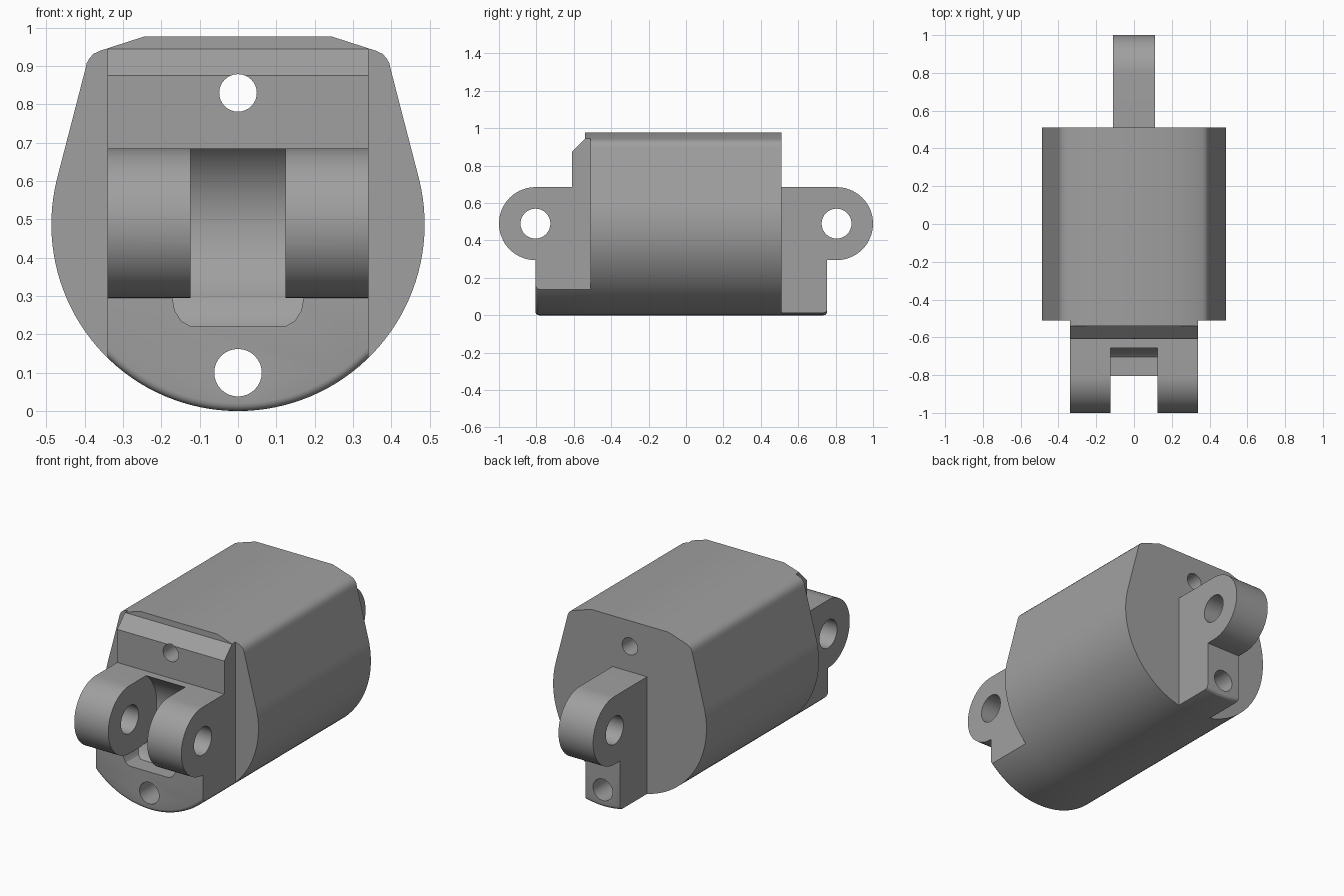
import bpy, bmesh, math
from mathutils import Vector

if "Cube" in bpy.data.objects:
    bpy.data.objects.remove(bpy.data.objects["Cube"])

grey = bpy.data.materials.new("mid grey")
grey.diffuse_color = (0.35, 0.35, 0.35, 1)
grey.use_nodes = True
grey.node_tree.nodes["Principled BSDF"].inputs["Base Color"].default_value = grey.diffuse_color


def arc(cx, cz, r, a0, a1, n):
    return [(cx + r * math.cos(math.radians(a0 + (a1 - a0) * i / n)),
             cz + r * math.sin(math.radians(a0 + (a1 - a0) * i / n))) for i in range(n + 1)]


def prism(name, pts, axis, a, b, round_end=0):
    """Extrude a profile along x or y; optionally round the rim of end b."""
    bm = bmesh.new()
    place = (lambda p, t: (t, p[0], p[1])) if axis == 'x' else (lambda p, t: (p[0], t, p[1]))
    lo = [bm.verts.new(place(p, a)) for p in pts]
    hi = [bm.verts.new(place(p, b)) for p in pts]
    bm.faces.new(lo)
    cap = bm.faces.new(hi)
    for i in range(len(pts)):
        j = (i + 1) % len(pts)
        bm.faces.new((lo[i], lo[j], hi[j], hi[i]))
    bmesh.ops.recalc_face_normals(bm, faces=bm.faces)
    if round_end:
        bmesh.ops.bevel(bm, geom=list(cap.edges), offset=round_end, segments=4,
                        profile=0.5, affect='EDGES')
    return finish(name, bm)


def finish(name, bm):
    me = bpy.data.meshes.new(name)
    bm.to_mesh(me)
    bm.free()
    me.materials.append(grey)
    ob = bpy.data.objects.new(name, me)
    bpy.context.collection.objects.link(ob)
    return ob


def boolean(ob, other, op):
    m = ob.modifiers.new(op.lower(), 'BOOLEAN')
    m.operation, m.object, m.solver = op, other, 'EXACT'
    bpy.ops.object.select_all(action='DESELECT')
    bpy.context.view_layer.objects.active = ob
    ob.select_set(True)
    bpy.ops.object.modifier_apply(modifier=m.name)
    bpy.data.objects.remove(other)


def box(name, x, y0, y1, z0, z1):
    return prism(name, [(y0, z0), (y1, z0), (y1, z1), (y0, z1)], 'x', -x, x)


HZ, HY, LR = 0.49, 0.805, 0.195      # hinge height, hinge distance, lug radius

# Teardrop cross-section shared by the body and its end blocks
half = arc(0, 0.487, 0.487, -90, 14, 36)
half += [(0.398, 0.893), (0.395, 0.907), (0.388, 0.92), (0.377, 0.932), (0.36, 0.94), (0.245, 0.977)]
section = half + [(-x, z) for x, z in reversed(half[1:])]

# Main body
body = prism("body", section, 'y', -0.51, 0.51)

# Front block: section trimmed to a stepped side outline
front = prism("front_clevis", section, 'y', -0.51, -HY, round_end=0.02)
steps = [(-0.4, -0.1), (-0.9, -0.1), (-0.9, 0.685), (-0.61, 0.685), (-0.61, 0.875),
         (-0.54, 0.945), (-0.535, 1.1), (-0.4, 1.1)]
boolean(front, prism("trim", steps, 'x', -0.34, 0.34), 'INTERSECT')

# Tapered pocket under the clevis gap
bm = bmesh.new()
rings = []
for z, x, y in ((0.222, 0.125, -0.705), (0.235, 0.148, -0.690),
                (0.262, 0.165, -0.668), (0.30, 0.172, -0.655)):
    rings.append([bm.verts.new(c) for c in ((-x, -1, z), (x, -1, z), (x, y, z), (-x, y, z))])
bm.faces.new(rings[0])
bm.faces.new(rings[-1])
for r, s in zip(rings, rings[1:]):
    for i in range(4):
        bm.faces.new((r[i], r[(i + 1) % 4], s[(i + 1) % 4], s[i]))
bmesh.ops.recalc_face_normals(bm, faces=bm.faces)
boolean(front, finish("pocket", bm), 'DIFFERENCE')

# Rounded clevis ears
ear = arc(-HY, HZ, LR, 90, 270, 32) + [(-0.70, HZ - LR), (-0.70, HZ + LR)]
boolean(front, prism("ears", ear, 'x', -0.34, 0.34), 'UNION')

# Gap between the ears with a concave back wall
boolean(front, prism("gap", arc(-HY, HZ, 0.245, 0, 360, 64)[:-1], 'x', -0.124, 0.124), 'DIFFERENCE')
boolean(front, box("gap_front", 0.124, -1.1, -HY, 0.222, 0.8), 'DIFFERENCE')

# Rear lug with its foot
rear = prism("rear_lug", section, 'y', 0.51, 0.755, round_end=0.02)
boolean(rear, box("trim", 0.11, 0.4, 0.9, -0.1, 0.4), 'INTERSECT')
lug = arc(HY, HZ, LR, -90, 90, 32) + [(0.51, HZ + LR), (0.51, HZ - LR)]
boolean(rear, prism("lug", lug, 'x', -0.11, 0.11), 'UNION')

# Lengthwise holes through every part, and hinge pin holes
for ob in (body, front, rear):
    for z, r in ((0.10, 0.062), (0.83, 0.049)):
        if ob is rear and z > 0.5:
            continue
        boolean(ob, prism("bore", arc(0, z, r, 0, 360, 32)[:-1], 'y', -1.2, 1.2), 'DIFFERENCE')
for ob, y in ((front, -HY), (rear, HY)):
    boolean(ob, prism("pin_hole", arc(y, HZ, 0.08, 0, 360, 32)[:-1], 'x', -0.6, 0.6), 'DIFFERENCE')

# Smooth curved faces, keep hard edges
for ob in (body, front, rear):
    bpy.ops.object.select_all(action='DESELECT')
    bpy.context.view_layer.objects.active = ob
    ob.select_set(True)
    bpy.ops.object.shade_smooth_by_angle(angle=math.radians(25))
